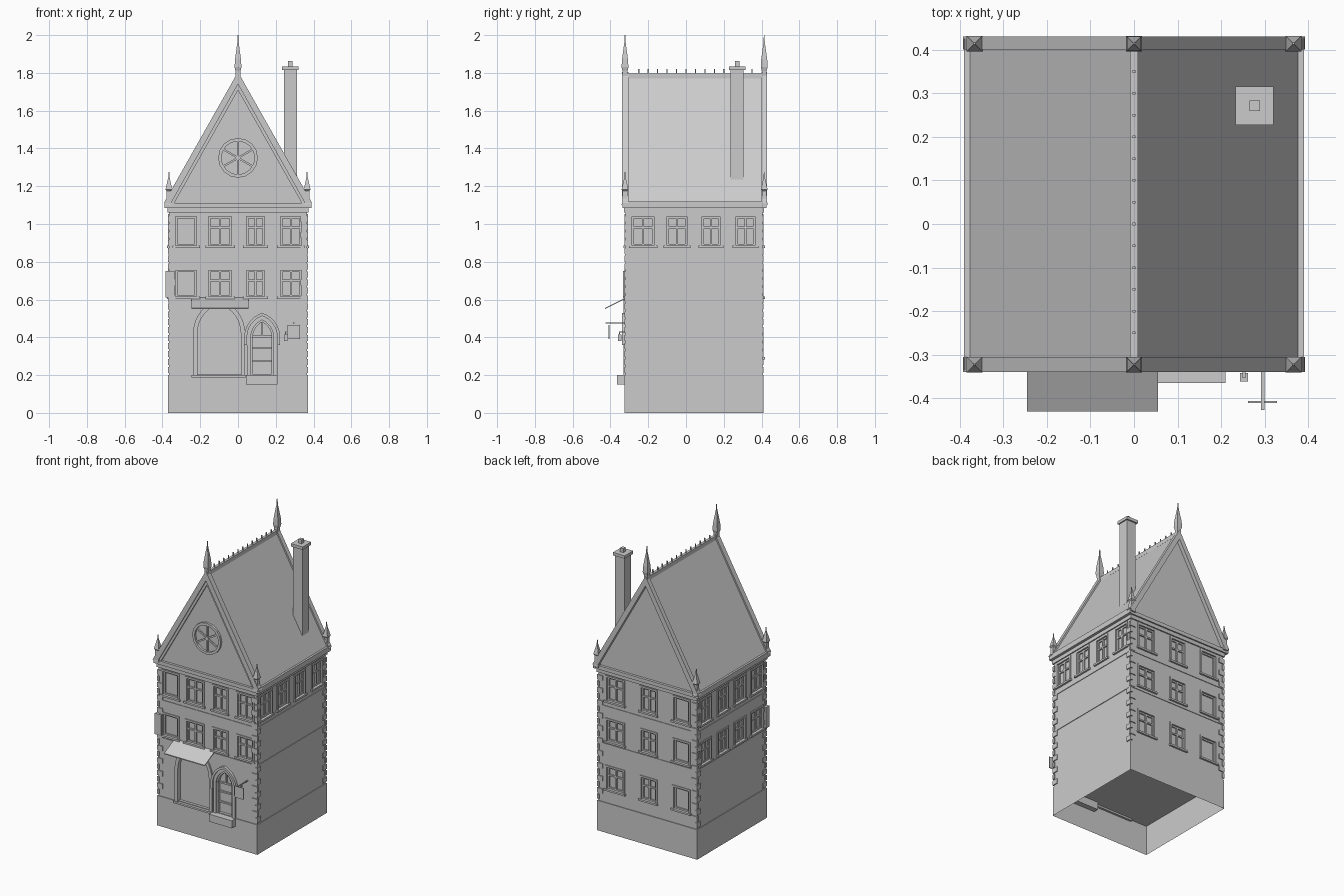
import bpy, bmesh, math

if "Cube" in bpy.data.objects:
    bpy.data.objects.remove(bpy.data.objects["Cube"])

X, Y0, Y1 = 0.365, -0.32, 0.405   # wall planes


def finish(name, bm):
    bmesh.ops.recalc_face_normals(bm, faces=bm.faces[:])
    me = bpy.data.meshes.new(name)
    bm.to_mesh(me)
    bm.free()
    ob = bpy.data.objects.new(name, me)
    bpy.context.collection.objects.link(ob)
    return ob


def add_box(bm, x0, x1, y0, y1, z0, z1):
    v = [bm.verts.new((x, y, z)) for z in (z0, z1)
         for x, y in ((x0, y0), (x1, y0), (x1, y1), (x0, y1))]
    for f in ((3, 2, 1, 0), (4, 5, 6, 7), (0, 1, 5, 4),
              (1, 2, 6, 5), (2, 3, 7, 6), (3, 0, 4, 7)):
        bm.faces.new([v[i] for i in f])


def boxes(name, items):
    bm = bmesh.new()
    for b in items:
        add_box(bm, *b)
    return finish(name, bm)


def add_prism(bm, pts, y0, y1):
    a = [bm.verts.new((x, y0, z)) for x, z in pts]
    b = [bm.verts.new((x, y1, z)) for x, z in pts]
    bm.faces.new(a)
    bm.faces.new(b[::-1])
    n = len(pts)
    for i in range(n):
        bm.faces.new((a[i], b[i], b[(i + 1) % n], a[(i + 1) % n]))


def prism(name, pts, y0, y1):
    bm = bmesh.new()
    add_prism(bm, pts, y0, y1)
    return finish(name, bm)


def band(name, outer, inner, y0, y1, closed=False):
    """Strip between two outlines in the xz plane, given depth in y."""
    bm = bmesh.new()
    rings = [[bm.verts.new(p) for p in ((o[0], y0, o[1]), (o[0], y1, o[1]),
                                        (i[0], y1, i[1]), (i[0], y0, i[1]))]
             for o, i in zip(outer, inner)]
    pairs = list(zip(rings, rings[1:])) + ([(rings[-1], rings[0])] if closed else [])
    for p, q in pairs:
        for k in range(4):
            bm.faces.new((p[k], q[k], q[(k + 1) % 4], p[(k + 1) % 4]))
    if not closed:
        bm.faces.new(rings[0])
        bm.faces.new(rings[-1][::-1])
    return finish(name, bm)


def on_face(face, u0, u1, z0, z1, d0, d1):
    """Box on a wall: u along the wall, d outward from it."""
    if face == "front":
        return (u0, u1, Y0 - d1, Y0 - d0, z0, z1)
    if face == "back":
        return (u0, u1, Y1 + d0, Y1 + d1, z0, z1)
    if face == "right":
        return (X + d0, X + d1, u0, u1, z0, z1)
    return (-X - d1, -X - d0, u0, u1, z0, z1)


def arch(cx, w, z0, zs, r, n=8):
    """Pointed arch outline, left foot to right foot."""
    end = math.acos((r - w) / r)
    left = [(cx - w + r - r * math.cos(end * i / n), zs + r * math.sin(end * i / n))
            for i in range(n + 1)]
    pts = [(cx - w, z0)] + left
    return pts + [(2 * cx - x, z) for x, z in pts[-2::-1]]


# Plinth, open underneath
plinth = boxes("plinth", [(-0.37, 0.37, -0.325, 0.41, 0, 0.2)])
bm = bmesh.new()
bm.from_mesh(plinth.data)
bmesh.ops.delete(bm, geom=[f for f in bm.faces if f.calc_center_median().z < 0.01],
                 context='FACES')
bm.to_mesh(plinth.data)
bm.free()

# Window layout: wall, u range, z range, has glazing bars
HI, MID, LOW = (0.885, 1.04), (0.615, 0.755), (0.295, 0.44)
front_u = [(-0.33, -0.22), (-0.155, -0.035), (0.045, 0.14), (0.225, 0.335)]
side_u = [(-0.285, -0.17), (-0.1, 0.005), (0.085, 0.18), (0.265, 0.365)]
back_u = [(-0.305, -0.195), (-0.06, 0.045), (0.18, 0.3)]
windows = []
for rows, face, us in (((HI, MID), "front", front_u), ((HI,), "right", side_u),
                       ((HI, MID), "left", side_u), ((HI, MID, LOW), "back", back_u)):
    for z in rows:
        for k, u in enumerate(us):
            windows.append((face, *u, *z, not (k == 0 and face in ("front", "back"))))

# Walls with shallow window and arch recesses
walls = boxes("walls", [(-X, X, Y0, Y1, 0.2, 1.1)])
shop = arch(-0.1, 0.115, 0.2, 0.42, 0.165)
shop_out = arch(-0.1, 0.138, 0.195, 0.42, 0.188)
door_in = arch(0.128, 0.06, 0.2, 0.40, 0.1)
door_out = arch(0.128, 0.08, 0.2, 0.40, 0.12)
hood_out = arch(0.128, 0.095, 0.36, 0.40, 0.135)
bm = bmesh.new()
for f, u0, u1, z0, z1, _ in windows:
    add_box(bm, *on_face(f, u0, u1, z0, z1, -0.014, 0.02))
for outline in (shop, door_in):
    add_prism(bm, [(x, max(z, 0.205)) for x, z in outline], Y0 - 0.02, Y0 + 0.018)
cutter = finish("recess_cutter", bm)
cutter.hide_render = True
cutter.hide_viewport = False
mod = walls.modifiers.new("recesses", 'BOOLEAN')
mod.operation, mod.solver, mod.object = 'DIFFERENCE', 'EXACT', cutter
dg = bpy.context.evaluated_depsgraph_get()
cut = bpy.data.meshes.new_from_object(walls.evaluated_get(dg))
walls.modifiers.clear()
walls.data = cut
bpy.data.objects.remove(cutter)

# Window surrounds, sills and glazing bars
frames, sills, bars = [], [], []
for f, u0, u1, z0, z1, glazed in windows:
    t = 0.012
    for a in ((u0 - t, u0, z0, z1), (u1, u1 + t, z0, z1), (u0 - t, u1 + t, z1, z1 + t)):
        frames.append(on_face(f, *a, -0.002, 0.005))
    sills.append(on_face(f, u0 - 0.018, u1 + 0.018, z0 - 0.012, z0, -0.002, 0.012))
    for a in ((u0, u0 + 0.01, z0, z1), (u1 - 0.01, u1, z0, z1),
              (u0, u1, z0, z0 + 0.01), (u0, u1, z1 - 0.01, z1)):
        bars.append(on_face(f, *a, -0.016, -0.006))
    if glazed:
        c, h = (u0 + u1) / 2, z0 + 0.62 * (z1 - z0)
        bars.append(on_face(f, c - 0.006, c + 0.006, z0, z1, -0.016, -0.004))
        bars.append(on_face(f, u0, u1, h - 0.005, h + 0.005, -0.016, -0.005))
boxes("window_surrounds", frames)
boxes("window_sills", sills)
boxes("window_bars", bars)

# String courses, cornice and corner quoins
boxes("string_courses", [(-X - .004, X + .004, Y0 - .004, Y1 + .004, z, z + 0.012)
                         for z in (0.583, 0.835)])
boxes("cornice", [(-0.372, 0.372, -0.328, 0.413, 1.06, 1.085),
                  (-0.38, 0.38, -0.336, 0.422, 1.085, 1.11)])
quoins = []
for i in range(20):
    z = 0.212 + i * 0.042
    lx, ly = (0.055, 0.03) if i % 2 else (0.03, 0.055)
    for s in (-1, 1):
        xs = sorted((s * (X + 0.006), s * (X - lx + 0.02)))
        quoins.append((*xs, Y0 - 0.006, Y0 + ly - 0.02, z, z + 0.032))
        quoins.append((*xs, Y1 - ly + 0.02, Y1 + 0.006, z, z + 0.032))
boxes("quoins", quoins)
boxes("corner_box", [(-0.383, -0.335, -0.333, -0.3, 0.61, 0.75)])

# Roof, gable copings, ridge and eaves
prism("roof", [(-0.388, 1.1), (0.388, 1.1), (0, 1.785)], Y0, Y1)
for name, y0, y1 in (("front_coping", -0.34, -0.305), ("back_coping", 0.4, 0.43)):
    band(name, [(-0.393, 1.11), (0, 1.805), (0.393, 1.11)],
         [(-0.355, 1.11), (0, 1.74), (0.355, 1.11)], y0, y1)
band("gable_inner_moulding", [(-0.357, 1.11), (0, 1.742), (0.357, 1.11)],
     [(-0.338, 1.11), (0, 1.708), (0.338, 1.11)], -0.331, -0.315)
boxes("eaves", [(s * 0.381 - 0.009, s * 0.381 + 0.009, -0.335, 0.425, 1.085, 1.12)
                for s in (-1, 1)])
boxes("ridge", [(-0.009, 0.009, -0.32, 0.41, 1.77, 1.797)])
boxes("ridge_cresting", [(-0.003, 0.003, y - 0.003, y + 0.003, 1.79, 1.82)
                         for y in [-0.25 + 0.05 * i for i in range(13)]])


# Four-sided finials and corner pinnacles
def spire(name, x, y, profile):
    bm = bmesh.new()
    rings = [[bm.verts.new((x + sx * r, y + sy * r, z))
              for sx, sy in ((-1, -1), (1, -1), (1, 1), (-1, 1))] for r, z in profile]
    for a, b in zip(rings, rings[1:]):
        for k in range(4):
            bm.faces.new((a[k], a[(k + 1) % 4], b[(k + 1) % 4], b[k]))
    bm.faces.new(rings[0][::-1])
    bm.faces.new(rings[-1])
    finish(name, bm)


for y in (-0.323, 0.414):
    spire("ridge_finial", 0, y, [(0.012, 1.74), (0.013, 1.81), (0.018, 1.83),
                                 (0.016, 1.87), (0.003, 1.965), (0.002, 2.0)])
    for s in (-1, 1):
        spire("corner_pinnacle", s * 0.366, y,
              [(0.018, 1.1), (0.013, 1.14), (0.012, 1.175), (0.018, 1.182),
               (0.015, 1.195), (0.003, 1.25), (0.002, 1.275)])

# Chimney
boxes("chimney", [(0.243, 0.312, 0.235, 0.305, 1.235, 1.815),
                  (0.233, 0.32, 0.227, 0.315, 1.815, 1.835),
                  (0.265, 0.289, 0.259, 0.283, 1.835, 1.862)])


# Round gable window
def circle(r, n=16):
    return [(r * math.cos(2 * math.pi * i / n), 1.35 + r * math.sin(2 * math.pi * i / n))
            for i in range(n)]


band("rose_window_ring", circle(0.105), circle(0.088), -0.334, -0.315, True)
bm = bmesh.new()
for k in range(6):
    a = math.radians(30 + 60 * k)
    c, s = math.cos(a), math.sin(a)
    add_prism(bm, [(r * c - t * s, 1.35 + r * s + t * c) for r, t in
                   ((0, -0.005), (0.09, -0.005), (0.09, 0.005), (0, 0.005))], -0.328, -0.315)
finish("rose_window_spokes", bm)
prism("rose_window_hub", [(0.13 * x, 0.13 * (z - 1.35) + 1.35) for x, z in circle(0.105)],
      -0.332, -0.315)

# Shop arch, sloping awning
band("shop_arch", shop_out, shop, Y0 - 0.01, Y0 + 0.01)
boxes("shop_sill", [(-0.245, 0.04, -0.338, -0.31, 0.188, 0.2)])
bm = bmesh.new()
add_box(bm, -0.245, 0.055, -0.43, -0.318, 0.605, 0.611)
for v in bm.verts:
    v.co.z += (v.co.y + 0.318) * 0.5
finish("awning", bm)

# Door with arch mouldings and step
band("door_arch", door_out, door_in, Y0 - 0.01, Y0 + 0.01)
band("door_hood", hood_out, arch(0.128, 0.08, 0.36, 0.40, 0.12), Y0 - 0.018, Y0 + 0.005)
band("door_frame", door_in, arch(0.128, 0.05, 0.2, 0.40, 0.09), Y0 - 0.002, Y0 + 0.02)
boxes("door_rails", [(0.07, 0.186, Y0 + 0.008, Y0 + 0.02, z, z + 0.01)
                     for z in (0.27, 0.34, 0.40)]
      + [(0.124, 0.132, Y0 + 0.008, Y0 + 0.02, 0.4, 0.48)])
boxes("door_step", [(0.042, 0.21, -0.365, -0.29, 0.15, 0.2)])

# Hanging sign and lantern
boxes("sign_bracket", [(0.292, 0.299, -0.427, -0.315, 0.472, 0.478)])
boxes("sign_board", [(0.262, 0.328, -0.411, -0.406, 0.39, 0.466)])
boxes("lantern", [(0.243, 0.262, -0.361, -0.342, 0.38, 0.415),
                  (0.249, 0.256, -0.354, -0.315, 0.425, 0.432),
                  (0.250, 0.255, -0.354, -0.349, 0.415, 0.425)])
